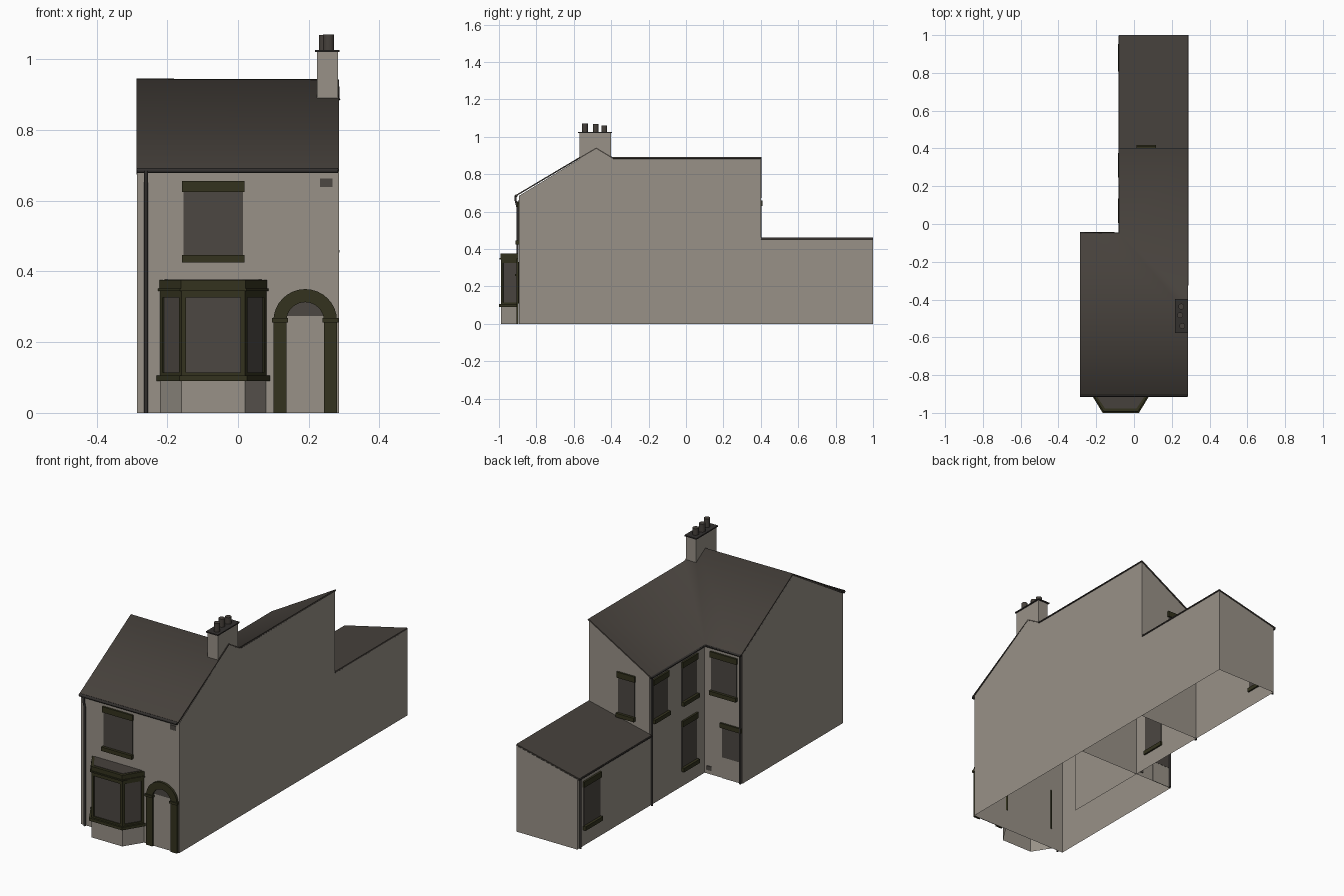
import bpy, bmesh, math
from mathutils import Vector, Matrix

if "Cube" in bpy.data.objects:
    bpy.data.objects.remove(bpy.data.objects["Cube"])


def material(name, rgb):
    m = bpy.data.materials.new(name)
    m.diffuse_color = (*rgb, 1)
    m.use_nodes = True
    m.node_tree.nodes["Principled BSDF"].inputs["Base Color"].default_value = m.diffuse_color
    return m


WALL = material("stone_render", (0.315, 0.286, 0.245))
ROOF = material("roof_slate", (0.062, 0.053, 0.045))
TRIM = material("olive_trim", (0.033, 0.032, 0.013))
GLASS = material("window_glass", (0.072, 0.063, 0.054))
PIPE = material("dark_pipe", (0.032, 0.029, 0.027))


def finish(name, bm, mats):
    me = bpy.data.meshes.new(name)
    bm.to_mesh(me)
    bm.free()
    for m in mats:
        me.materials.append(m)
    ob = bpy.data.objects.new(name, me)
    bpy.context.collection.objects.link(ob)
    return ob


def activate(ob):
    bpy.ops.object.select_all(action="DESELECT")
    ob.select_set(True)
    bpy.context.view_layer.objects.active = ob


def shell(name, polys, mat, upward=False):
    """Joined sheet of polygons."""
    bm = bmesh.new()
    for p in polys:
        bm.faces.new([bm.verts.new(v) for v in p])
    bmesh.ops.remove_doubles(bm, verts=bm.verts, dist=1e-5)
    bmesh.ops.recalc_face_normals(bm, faces=bm.faces)
    if upward:
        bm.normal_update()
        bmesh.ops.reverse_faces(bm, faces=[f for f in bm.faces if f.normal.z < 0])
    return finish(name, bm, [mat])


def add_box(bm, x0, x1, y0, y1, z0, z1, idx=0):
    r = bmesh.ops.create_cube(bm, size=1, matrix=Matrix.Translation(
        ((x0 + x1) / 2, (y0 + y1) / 2, (z0 + z1) / 2)) @ Matrix.Diagonal((x1 - x0, y1 - y0, z1 - z0, 1)))
    for f in {f for v in r["verts"] for f in v.link_faces}:
        f.material_index = idx


def box(name, *dims, mat):
    bm = bmesh.new()
    add_box(bm, *dims)
    return finish(name, bm, [mat])


def add_prism(bm, pts, d):
    """Extrude a planar polygon along d."""
    f = bm.faces.new([bm.verts.new(p) for p in pts])
    r = bmesh.ops.extrude_face_region(bm, geom=[f], use_keep_orig=True)
    bmesh.ops.translate(bm, vec=d, verts=[v for v in r["geom"] if isinstance(v, bmesh.types.BMVert)])
    bmesh.ops.recalc_face_normals(bm, faces=bm.faces)


def prism(name, pts, d, mat):
    bm = bmesh.new()
    add_prism(bm, pts, d)
    return finish(name, bm, [mat])


def tube(name, pts, r):
    cu = bpy.data.curves.new(name, "CURVE")
    cu.dimensions = "3D"
    cu.bevel_depth, cu.bevel_resolution, cu.use_fill_caps = r, 1, True
    s = cu.splines.new("POLY")
    s.points.add(len(pts) - 1)
    for p, c in zip(s.points, pts):
        p.co = (*c, 1)
    cu.materials.append(PIPE)
    ob = bpy.data.objects.new(name, cu)
    bpy.context.collection.objects.link(ob)
    activate(ob)
    bpy.ops.object.convert(target="MESH")


def window(name, x, y, angle, w, z0, z1):
    """Lintel, sill and glass, modelled facing -y and then turned."""
    h = w / 2
    bm = bmesh.new()
    add_box(bm, -h + 0.004, h - 0.004, -0.003, 0.002, z0 + 0.02, z1 - 0.028, 1)
    add_box(bm, -h, h, -0.01, 0.004, z1 - 0.03, z1)
    add_box(bm, -h, h, -0.017, 0.008, z0, z0 + 0.021)
    ob = finish(name, bm, [TRIM, GLASS])
    ob.location = (x, y, 0)
    ob.rotation_euler.z = math.radians(angle)


L, R, W = -0.286, 0.285, -0.067           # house left, house right, wing left
F, B, E, END = -0.894, -0.06, 0.4, 0.999  # front, main back, wing back, extension end

# walls: open-bottomed shells
shell("main_walls", [
    [(L, F, 0), (R, F, 0), (R, F, 0.684), (L, F, 0.684)],
    [(L, F, 0), (L, F, 0.684), (L, -0.48, 0.936), (L, B, 0.678), (L, B, 0)],
    [(L, B, 0), (L, B, 0.678), (W, B, 0.678), (W, B, 0)],
    [(W, B, 0), (W, B, 0.678), (W, E, 0.678), (W, E, 0)],
    [(W, E, 0), (W, E, 0.678), (R, E, 0.882), (R, E, 0)],
    [(R, F, 0), (R, E, 0), (R, E, 0.882), (R, -0.39, 0.882), (R, -0.48, 0.936), (R, F, 0.684)],
], WALL)
shell("extension_walls", [
    [(W, E, 0), (W, E, 0.37), (W, END, 0.37), (W, END, 0)],
    [(W, END, 0), (W, END, 0.37), (R, END, 0.452), (R, END, 0)],
    [(R, E, 0), (R, END, 0), (R, END, 0.452), (R, E, 0.452)],
], WALL)
# inner walls where the wing runs into the main house
shell("inner_back_wall", [[(W, B, 0), (W, B, 0.67), (R, B, 0.67), (R, B, 0)]], WALL)
shell("inner_wing_wall", [[(W, B, 0), (W, B, 0.67), (W, -0.53, 0.67), (W, -0.53, 0)]], WALL)

# roofs, with the valley where the wing meets the main house
RL, RR, RW = -0.287, 0.286, -0.08
valley = [(RW, -0.046, 0.68), (RR, -0.393, 0.891)]
ridge = [(RL, -0.48, 0.945), (RR, -0.48, 0.943)]
main_roof = shell("main_roof", [
    [(RL, -0.912, 0.688), (RR, -0.912, 0.688), ridge[1], ridge[0]],
    [ridge[0], ridge[1], valley[1], valley[0], (RL, -0.046, 0.68)],
    [valley[0], valley[1], (RR, 0.403, 0.891), (RW, 0.403, 0.68)],
], ROOF, True)
ext_roof = shell("extension_roof", [
    [(RW, E, 0.376), (RR, E, 0.461), (RR, 1.0, 0.461), (RW, 1.0, 0.376)]], ROOF, True)
for ob in (main_roof, ext_roof):
    mod = ob.modifiers.new("thickness", "SOLIDIFY")
    mod.thickness, mod.offset = 0.007, -1
    activate(ob)
    bpy.ops.object.modifier_apply(modifier=mod.name)
    bpy.ops.object.shade_smooth_by_angle(angle=math.radians(68))

# chimney
box("chimney_stack", 0.223, 0.282, -0.57, -0.402, 0.86, 1.02, mat=WALL)
box("chimney_cap", 0.217, 0.287, -0.577, -0.396, 1.02, 1.026, mat=PIPE)
for i, (x, y, top) in enumerate([(0.25, -0.437, 1.06), (0.244, -0.483, 1.068), (0.256, -0.54, 1.07)]):
    bm = bmesh.new()
    bmesh.ops.create_cone(bm, cap_ends=True, segments=16, radius1=0.0155, radius2=0.0155, depth=top - 1.02,
                          matrix=Matrix.Translation((x, y, (top + 1.02) / 2)))
    pot = finish(f"chimney_pot_{i + 1}", bm, [ROOF])
    activate(pot)
    bpy.ops.object.shade_smooth_by_angle(angle=math.radians(40))

# flat windows
window("front_upper_window", -0.07, F, 0, 0.176, 0.425, 0.655)
window("back_upper_window", -0.18, B, 180, 0.155, 0.425, 0.65)
window("wing_upper_window_1", W, 0.31, -90, 0.13, 0.425, 0.655)
window("wing_upper_window_2", W, 0.07, -90, 0.13, 0.425, 0.655)
window("wing_lower_window", W, 0.07, -90, 0.13, 0.08, 0.345)
window("wing_end_window", 0.065, E, 180, 0.105, 0.425, 0.66)
window("extension_window", W, 0.88, -90, 0.145, 0.085, 0.34)

# bay window
def bay(o, z):
    return [(-0.22 - o, F - 0.001, z), (-0.16 - o * 0.6, -0.99 - o, z),
            (0.02 + o * 0.6, -0.99 - o, z), (0.08 + o, F - 0.001, z)]


low, high = bay(-0.001, 0), bay(-0.001, 0.09)
shell("bay_base", [[low[i], low[i + 1], high[i + 1], high[i]] for i in range(3)], WALL)
for name, o, z0, z1, mat in [
        ("bay_sill", 0.01, 0.09, 0.105, TRIM),
        ("bay_glass", -0.006, 0.105, 0.345, GLASS), ("bay_bottom_rail", 0, 0.105, 0.114, TRIM),
        ("bay_top_rail", 0, 0.326, 0.345, TRIM), ("bay_cornice_lower", 0.006, 0.345, 0.352, TRIM),
        ("bay_cornice", 0.002, 0.352, 0.375, TRIM), ("bay_roof", -0.012, 0.375, 0.377, ROOF)]:
    prism(name, bay(o, z0), (0, 0, z1 - z0), mat)
bm = bmesh.new()
corners = [Vector(p) for p in bay(0, 0.11)]
for a, b in zip(corners, corners[1:]):
    d = (b - a).normalized()
    n = Vector((-d.y, d.x, 0)) * 0.01
    for p, q in ((a, a + d * 0.013), (b - d * 0.013, b)):
        add_prism(bm, [p, q, q + n, p + n], (0, 0, 0.22))
finish("bay_posts", bm, [TRIM])

# front doorway: arch ring with pillars, capitals, transom and fanlight
CX, SPRING = 0.19, 0.26


def arc(r, y):
    return [(CX + r * math.cos(math.pi * i / 16), y, SPRING + r * math.sin(math.pi * i / 16)) for i in range(17)]


bm = bmesh.new()
outer, inner = arc(0.09, F - 0.013), arc(0.053, F - 0.013)
add_prism(bm, [(CX + 0.09, F - 0.013, 0)] + outer + [(CX - 0.09, F - 0.013, 0), (CX - 0.053, F - 0.013, 0)]
          + inner[::-1] + [(CX + 0.053, F - 0.013, 0)], (0, 0.0125, 0))
finish("door_arch", bm, [TRIM])
for name, side in (("left_arch_capital", -1), ("right_arch_capital", 1)):
    x = CX + side * 0.0715
    box(name, x - 0.0225, x + 0.0225, F - 0.019, F - 0.0005, 0.256, 0.268, mat=TRIM)
fan = [p for p in arc(0.053, F - 0.003) if p[2] > 0.275]
prism("fanlight", [(CX + 0.052, F - 0.003, 0.274)] + fan + [(CX - 0.052, F - 0.003, 0.274)], (0, 0.0025, 0), GLASS)
box("front_door", CX - 0.052, CX + 0.052, F - 0.003, F - 0.0005, 0, 0.274, mat=WALL)

# back door with glazed upper part
box("back_door_lintel", -0.283, -0.16, B + 0.0005, B + 0.01, 0.265, 0.29, mat=TRIM)
box("back_door_glass", -0.275, -0.17, B + 0.0005, B + 0.004, 0.11, 0.265, mat=GLASS)
box("back_door_panel", -0.275, -0.17, B + 0.0005, B + 0.003, 0, 0.11, mat=WALL)

# air vents
box("front_vent", 0.232, 0.267, F - 0.004, F - 0.0005, 0.638, 0.663, mat=GLASS)
box("back_vent", -0.108, -0.078, B + 0.0005, B + 0.004, 0.02, 0.042, mat=GLASS)

# gutters
tube("front_gutter", [(L, -0.908, 0.685), (0.283, -0.908, 0.685)], 0.008)
tube("back_gutter", [(L, -0.05, 0.676), (-0.076, -0.05, 0.676), (-0.076, E, 0.676)], 0.007)
tube("extension_gutter", [(-0.076, E, 0.37), (-0.076, 0.997, 0.37)], 0.006)

# downpipes
tube("front_downpipe", [(-0.26, -0.911, 0.684), (-0.26, -0.911, 0.66), (-0.26, -0.901, 0.62), (-0.26, -0.901, 0)], 0.006)
for name, x, y, z in [("back_downpipe", -0.278, -0.053, 0.675), ("wing_downpipe", -0.074, 0.388, 0.675),
                      ("extension_downpipe", -0.074, 0.982, 0.368)]:
    tube(name, [(x, y, z), (x, y, 0)], 0.006)
